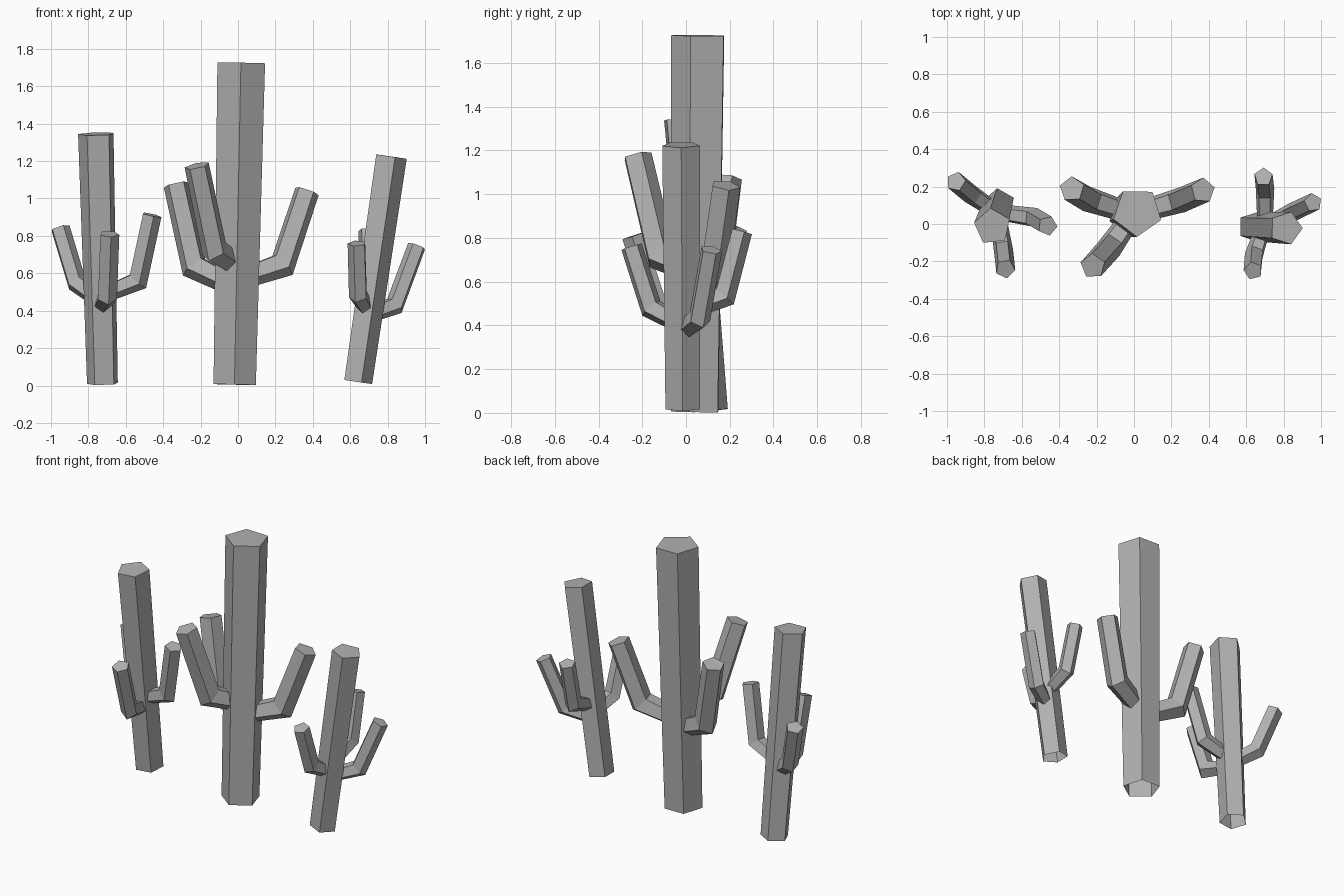
import bpy, bmesh
from math import cos, sin, pi, radians
from mathutils import Vector

if "Cube" in bpy.data.objects:
    bpy.data.objects.remove(bpy.data.objects["Cube"])

# Dark grey for every part
grey = bpy.data.materials.new("dark_grey")
grey.diffuse_color = (0.44, 0.44, 0.44, 1)
grey.use_nodes = True
grey.node_tree.nodes["Principled BSDF"].inputs["Base Color"].default_value = grey.diffuse_color


def make_tube(name, rings, closed_base):
    """Skin a list of five-point rings and cap the top, and the base if asked."""
    bm = bmesh.new()
    loops = [[bm.verts.new(p) for p in ring] for ring in rings]
    for a, b in zip(loops, loops[1:]):
        for i in range(5):
            j = (i + 1) % 5
            bm.faces.new((a[i], a[j], b[j], b[i]))
    base = bm.faces.new(loops[0][::-1])
    bm.faces.new(loops[-1])
    bmesh.ops.recalc_face_normals(bm, faces=bm.faces)
    if not closed_base:
        bm.faces.remove(base)
    mesh = bpy.data.meshes.new(name)
    bm.to_mesh(mesh)
    bm.free()
    mesh.materials.append(grey)
    bpy.context.collection.objects.link(bpy.data.objects.new(name, mesh))


def pentagon(centre, u, v, r, start=0.0):
    angles = [start + 2 * pi * i / 5 for i in range(5)]
    return [centre + u * (r * cos(a)) + v * (r * sin(a)) for a in angles]


def trunk(name, base, top, r0, r1, turn):
    """Leaning five-sided hollow column with ends square to its axis."""
    base, top = Vector(base), Vector(top)
    t = (top - base).normalized()
    u = Vector((0, 1, 0)).cross(t).normalized()
    v = t.cross(u)
    make_tube(name, [pentagon(base, u, v, r0, radians(turn)),
                     pentagon(top, u, v, r1, radians(turn))], False)


def arm(name, start, elbow, tip, radii):
    """Bent five-sided arm with a ridge along its outer, lower side."""
    p = [Vector(q) for q in (start, elbow, tip)]
    t0, t1 = (p[1] - p[0]).normalized(), (p[2] - p[1]).normalized()
    side = t0.cross(t1).normalized()
    mid = (t0 + t1).normalized()
    rings = []
    for point, t, r in zip(p, (t0, mid, t1), radii):
        out = t.cross(side).normalized()
        stretch = 1 / mid.dot(t0) if t is mid else 1
        rings.append(pentagon(point, out * stretch, side, r))
    make_tube(name, rings, True)


# Each cactus: trunk base, top, radii, turn; arm radii; arms (start z, elbow, tip)
cacti = {
    "middle_cactus": (
        (-0.017, 0.05, 0.005), (0.018, 0.065, 1.725), 0.119, 0.134, -91,
        (0.058, 0.071, 0.069),
        [(0.565, (0.238, 0.125, 0.648), (0.368, 0.18, 1.04)),
         (0.525, (-0.235, 0.13, 0.638), (-0.332, 0.187, 1.075)),
         (0.64, (-0.125, -0.118, 0.72), (-0.22, -0.225, 1.175))]),
    "left_cactus": (
        (-0.722, 0.105, 0.01), (-0.757, -0.014, 1.345), 0.087, 0.1, 96,
        (0.045, 0.054, 0.054),
        [(0.45, (-0.865, 0.155, 0.55), (-0.952, 0.227, 0.84)),
         (0.48, (-0.538, 0.035, 0.56), (-0.462, -0.01, 0.912)),
         (0.42, (-0.7, -0.13, 0.475), (-0.688, -0.24, 0.81))]),
    "right_cactus": (
        (0.635, -0.015, 0.02), (0.812, -0.022, 1.225), 0.083, 0.091, 0,
        (0.042, 0.052, 0.051),
        [(0.37, (0.84, 0.06, 0.43), (0.957, 0.115, 0.745)),
         (0.46, (0.7, 0.175, 0.535), (0.692, 0.252, 0.83)),
         (0.4, (0.645, -0.16, 0.48), (0.637, -0.25, 0.76))]),
}

for name, (base, top, r0, r1, turn, radii, arms) in cacti.items():
    trunk(name + "_trunk", base, top, r0, r1, turn)
    for i, (z, elbow, tip) in enumerate(arms, 1):
        # Arms grow from the trunk's leaning centre line
        f = (z - base[2]) / (top[2] - base[2])
        root = Vector(base).lerp(Vector(top), f)
        arm(f"{name}_arm_{i}", root, elbow, tip, radii)
